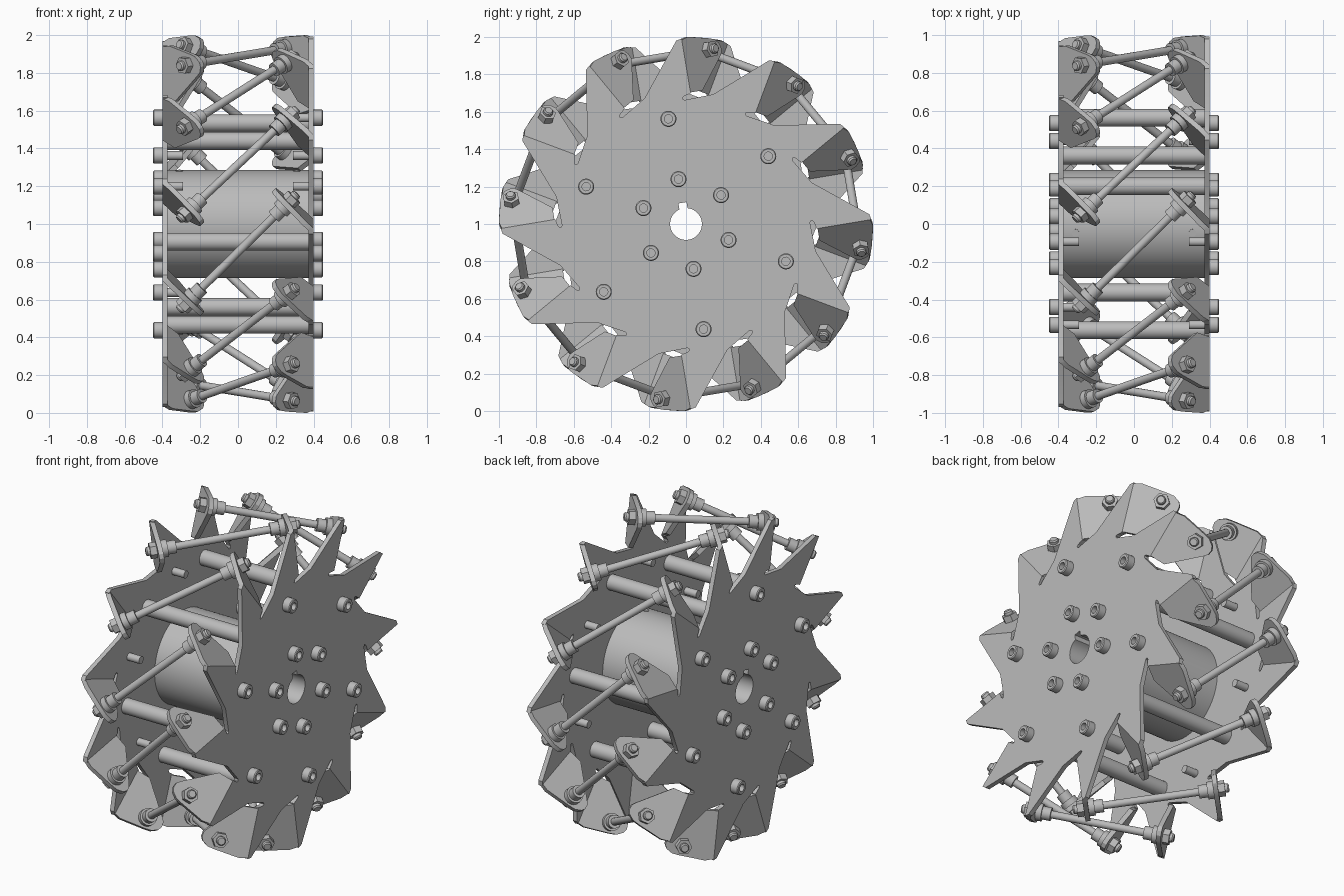
import bpy
import bmesh
from math import sin, cos, pi, radians, sqrt
from mathutils import Matrix, Vector

if "Cube" in bpy.data.objects:
    bpy.data.objects.remove(bpy.data.objects["Cube"])

GREY = (0.5, 0.5, 0.5, 1)
steel = bpy.data.materials.new("grey_steel")
steel.use_nodes = True
steel.diffuse_color = GREY
steel.node_tree.nodes["Principled BSDF"].inputs["Base Color"].default_value = GREY

BASE = 99.5        # angle of the first roller, seen along the axle
THICK = 0.028      # sheet thickness
FACE = 0.4         # outer face of the side plates
BEND = 0.14        # sideways offset of each fold line
parts = []


def frame(deg):
    """Local X runs along the rim, Y points outward, Z lies along the axle."""
    a = radians(deg)
    m = Matrix(((0, 0, 1), (sin(a), cos(a), 0), (-cos(a), sin(a), 0))).to_4x4()
    m.translation = (0, 0, 1)
    return m


def finish_mesh(bm, name):
    bmesh.ops.remove_doubles(bm, verts=bm.verts, dist=1e-5)
    bmesh.ops.recalc_face_normals(bm, faces=bm.faces)
    mesh = bpy.data.meshes.new(name)
    bm.to_mesh(mesh)
    bm.free()
    mesh.materials.append(steel)
    return mesh


def prism(name, outlines, depth):
    """Filled outline with optional holes, centred on local z = 0."""
    curve = bpy.data.curves.new(name + "_outline", "CURVE")
    curve.dimensions = "2D"
    curve.fill_mode = "BOTH"
    curve.extrude = depth / 2
    for pts in outlines:
        spline = curve.splines.new("POLY")
        spline.points.add(len(pts) - 1)
        for p, (x, y) in zip(spline.points, pts):
            p.co = (x, y, 0, 1)
        spline.use_cyclic_u = True
    temp = bpy.data.objects.new(name + "_outline", curve)
    bpy.context.collection.objects.link(temp)
    filled = bpy.data.meshes.new_from_object(
        temp.evaluated_get(bpy.context.evaluated_depsgraph_get()))
    bm = bmesh.new()
    bm.from_mesh(filled)
    bpy.data.objects.remove(temp)
    bpy.data.curves.remove(curve)
    bpy.data.meshes.remove(filled)
    return finish_mesh(bm, name)


def turned(name, profile, segs=24):
    """Profile of (radius, height) pairs spun around local z."""
    bm = bmesh.new()
    verts = [bm.verts.new((r, 0, h)) for r, h in profile]
    edges = [bm.edges.new(pair) for pair in zip(verts, verts[1:])]
    bmesh.ops.spin(bm, geom=verts + edges, cent=(0, 0, 0), axis=(0, 0, 1),
                   angle=2 * pi, steps=segs, use_duplicate=False)
    return finish_mesh(bm, name)


def place(name, mesh, matrix):
    ob = bpy.data.objects.new(name, mesh)
    bpy.context.collection.objects.link(ob)
    ob.matrix_world = matrix
    parts.append(ob)


def circle(radius, n):
    return [(radius * cos(2 * pi * i / n), radius * sin(2 * pi * i / n)) for i in range(n)]


# Bore with keyway, shared by hub and plates
arc = [radians(105 + 330 * i / 40) for i in range(41)]
bore = [(0.085 * cos(a), 0.085 * sin(a)) for a in arc] + [(0.022, 0.115), (-0.022, 0.115)]

# Side plate outline: one tooth with its relief slot, repeated around the rim
tooth = [(-0.107, 0.70), (0.11, 0.975), (BEND, 0.982), (BEND, 0.685),
         (0.10, 0.675), (0.09, 0.665), (0.10, 0.655)]
rim = []
for i in range(12):
    turn = Matrix.Rotation(radians(-30 * i), 2)
    rim += [tuple(turn @ Vector(p)) for p in tooth]
plate_mesh = prism("side_plate", [rim, bore], THICK)

# Folded tab that carries a roller axle
tab_mesh = prism("folded_tab", [[
    (0, 0.69), (0, 0.975), (0.05, 0.985), (0.2, 0.96), (0.242, 0.95), (0.275, 0.925),
    (0.285, 0.90), (0.28, 0.87), (0.262, 0.85), (0.092, 0.69)]], THICK)
k = 1 / sqrt(2)
fold = Matrix(((k, 0, k), (0, 1, 0), (-k, 0, k))).to_4x4()
fold.translation = Vector((BEND, 0, FACE)) - Vector((k, 0, k)) * THICK / 2

# Turned parts
bolt_mesh = turned("socket_bolt", [
    (0, 0.42), (0.022, 0.42), (0.022, 0.45), (0.038, 0.45), (0.043, 0.445),
    (0.043, 0.4), (0.023, 0.4), (0.023, 0.29), (0, 0.29)])
half = [(0.022, 0.27), (0.038, 0.27), (0.038, 0.32), (0.05, 0.32), (0.05, 0.354),
        (0.026, 0.354), (0.026, 0.435), (0.02, 0.443), (0, 0.443)]
axle_mesh = turned("roller_axle", [(r, -h) for r, h in reversed(half)] + half)
nut_mesh = turned("hex_nut", [(0, 0.38), (0.046, 0.38), (0.046, 0.42), (0, 0.42)], 6)
spacer_mesh = turned("spacer_bar", [(0, -0.375), (0.047, -0.375), (0.047, 0.375), (0, 0.375)], 32)
screw_mesh = turned("set_screw", [(0, 0.25), (0.02, 0.25), (0.02, 0.288), (0, 0.288)], 16)

# Hub
place("hub", prism("hub", [circle(0.285, 96), bore], 0.744), frame(BASE))
for x in (-0.31, 0.31):
    place("set_screw", screw_mesh,
          frame(BASE) @ Matrix.Translation((0, 0, x)) @ Matrix.Rotation(-pi / 2, 4, "X"))

# Two sides: the second is the first turned half way around a radial line
flip = Matrix.Rotation(pi, 4, "Y")
for side, turn in (("left", Matrix.Identity(4)), ("right", flip)):
    lift = Matrix.Translation((0, 0, FACE - THICK / 2))
    place(side + "_side_plate", plate_mesh, frame(BASE) @ turn @ lift)
    for i in range(12):
        place(side + "_folded_tab", tab_mesh, frame(BASE + 30 * i) @ turn @ fold)
    for i in range(6):
        for radius in (0.243, 0.57):
            place(side + "_socket_bolt", bolt_mesh,
                  frame(BASE + 60 * i) @ turn @ Matrix.Translation((0, radius, 0)))

# Slanted axles with a nut at each end
slant = Matrix.Translation((0, 0.9, 0)) @ Matrix.Rotation(pi / 4, 4, "Y")
for i in range(12):
    local = frame(BASE + 30 * i) @ slant
    place("roller_axle", axle_mesh, local)
    place("hex_nut", nut_mesh, local)
    place("hex_nut", nut_mesh, local @ flip)

# Spacer bars between the plates
for i in range(6):
    place("spacer_bar", spacer_mesh,
          frame(BASE + 30 + 60 * i) @ Matrix.Translation((0, 0.57, 0)))

# Smooth round surfaces, keep edges crisp
bpy.ops.object.select_all(action="DESELECT")
for ob in parts:
    ob.select_set(True)
bpy.context.view_layer.objects.active = parts[0]
bpy.ops.object.shade_smooth_by_angle(angle=radians(30))
